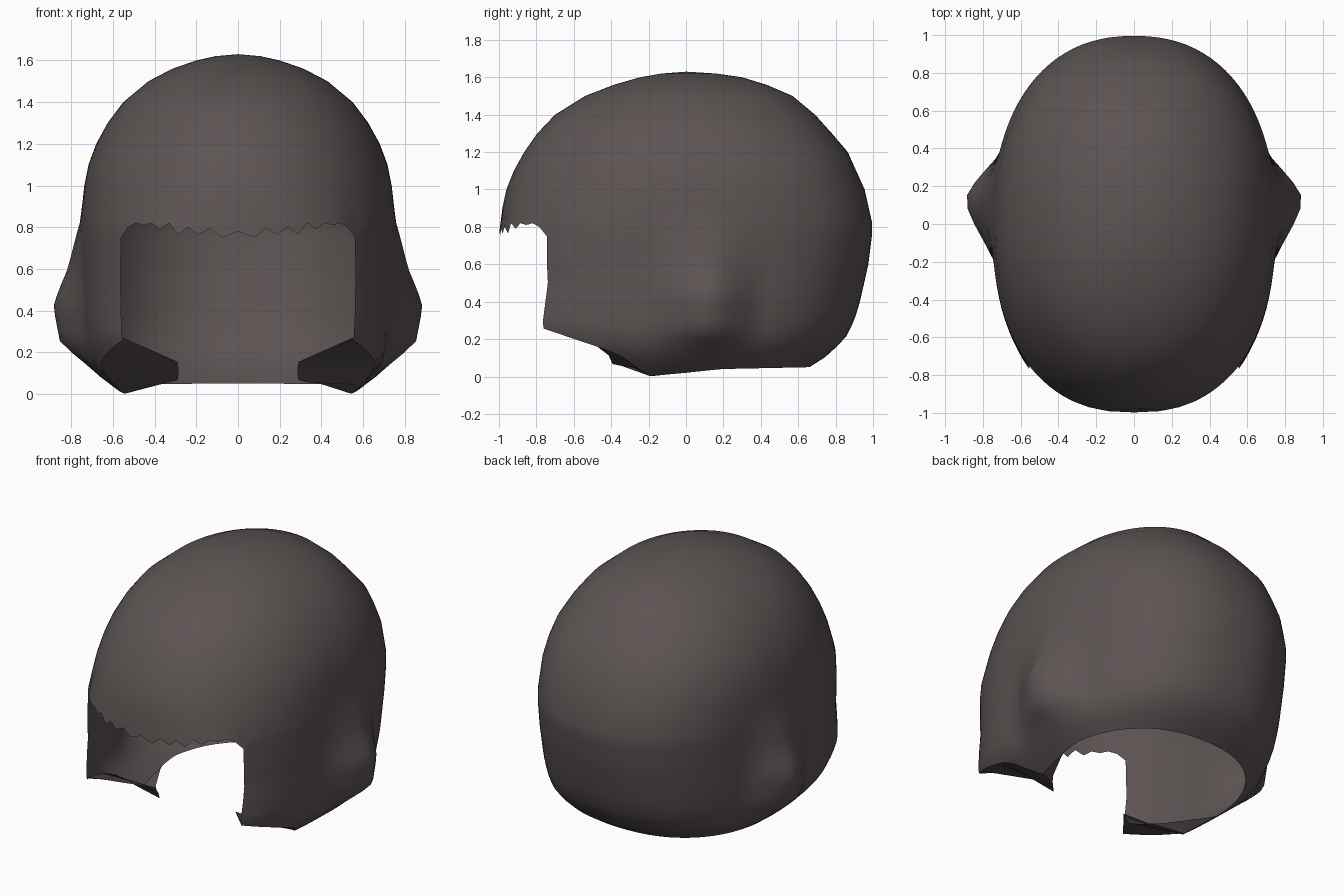
import bpy, bmesh, math

if "Cube" in bpy.data.objects:
    bpy.data.objects.remove(bpy.data.objects["Cube"])

N = 96            # columns round the head
HAIRLINE = 0.82   # top of the face opening
Q = N // 8        # face opening spans 45 degrees each side of the front


def lerp_table(table, v):
    """Piecewise linear lookup in ascending (key, value) pairs."""
    if v <= table[0][0]:
        return table[0][1]
    for (a, fa), (b, fb) in zip(table, table[1:]):
        if v <= b:
            return fa + (fb - fa) * (v - a) / (b - a)
    return table[-1][1]


# Profiles by height: half width, front depth, back depth
WIDTH = [(0, .55), (.05, .62), (.1, .67), (.15, .71), (.25, .735), (.4, .745), (.8, .75), (1, .737), (1.1, .717),
         (1.2, .68), (1.3, .625), (1.4, .55), (1.5, .43), (1.56, .315), (1.6, .2), (1.62, .11)]
FRONT = [(0, .72), (.1, .85), (.2, .97), (.27, 1.02), (.5, .98), (.82, 1.0), (1, .96), (1.1, .92), (1.2, .865),
         (1.3, .795), (1.4, .70), (1.5, .54), (1.56, .385), (1.6, .245), (1.62, .13)]
BACK = [(0, .62), (.05, .66), (.1, .74), (.2, .85), (.3, .90), (.4, .93), (.6, .975), (.8, 1.0), (1, .955),
        (1.2, .865), (1.3, .78), (1.4, .69), (1.5, .57), (1.56, .43), (1.6, .3), (1.62, .16)]
# Roundness exponent of the front and back halves by height
ROUND_F = [(.6, 2.45), (.82, 2.35), (1.05, 2.12), (1.3, 2.08), (1.62, 2.1)]
ROUND_B = [(.3, 2.25), (.8, 2.28), (1.2, 2.25), (1.62, 2.1)]
# Lower edge height by depth, and the flare over the ears
EDGE = [(-.78, .27), (-.4, .12), (-.27, .0), (0, .02), (.3, .04), (1, .05)]
EAR_Y = [(-.2, 0), (-.05, .48), (.06, .93), (.17, 1), (.38, 0)]
EAR_Z = [(.05, 0), (.15, .03), (.24, .125), (.42, .147), (.5, .12), (.6, .075), (.82, .012), (1, 0)]
# Ragged fringe: drop by column from the centre
FRINGE = [.04, .07, .025, .055, .02, .055, 0, .03, 0, .01, 0, .02, .07]


def shell_point(k, z):
    a = -math.pi / 2 + 2 * math.pi * k / N
    c, s = math.cos(a), math.sin(a)
    e = 2 / lerp_table(ROUND_F if s < 0 else ROUND_B, z)
    x = math.copysign(abs(c) ** e, c) * lerp_table(WIDTH, z)
    y = math.copysign(abs(s) ** e, s) * lerp_table(FRONT if s < 0 else BACK, z)
    x += math.copysign(lerp_table(EAR_Y, y) * lerp_table(EAR_Z, z), c)
    return x, y, z


def make_object(name, bm, mat):
    me = bpy.data.meshes.new(name)
    bm.to_mesh(me)
    bm.free()
    me.materials.append(mat)
    ob = bpy.data.objects.new(name, me)
    bpy.context.collection.objects.link(ob)
    bpy.ops.object.select_all(action='DESELECT')
    ob.select_set(True)
    bpy.context.view_layer.objects.active = ob
    bpy.ops.object.shade_smooth_by_angle(angle=math.radians(40))
    return ob


hair = bpy.data.materials.new("dark_brown_hair")
hair.diffuse_color = (.108, .088, .087, 1)
hair.use_nodes = True
hair.node_tree.nodes["Principled BSDF"].inputs["Base Color"].default_value = hair.diffuse_color

# Hair shell: dome rows, then side and back rows down to the lower edge
bm = bmesh.new()
dome = [1.62, 1.6, 1.56, 1.5, 1.45, 1.4, 1.3, 1.2, 1.1, 1.0, .91, HAIRLINE]
LOW = 14
rows = []
for z in dome:
    row = []
    for k in range(N):
        d = min(k, N - k)
        drop = FRINGE[d] if z == HAIRLINE and d <= Q else 0
        row.append(bm.verts.new(shell_point(k, z - drop)))
    rows.append(row)
for r in range(1, LOW + 1):
    row = []
    for k in range(N):
        if min(k, N - k) < Q:
            row.append(None)      # face opening
            continue
        top = rows[len(dome) - 1][k].co.z
        low = lerp_table(EDGE, shell_point(k, .8)[1])
        row.append(bm.verts.new(shell_point(k, top + (low - top) * r / LOW)))
    rows.append(row)
pole = bm.verts.new((0, 0, 1.63))
for k in range(N):
    j = (k + 1) % N
    bm.faces.new((pole, rows[0][k], rows[0][j]))
    for u, l in zip(rows, rows[1:]):
        quad = (u[k], l[k], l[j], u[j])
        if None not in quad:
            bm.faces.new(quad)
outer_edge = [rows[-1][k].co.copy() for k in range(Q, Q + 14)]
make_object("hair_shell", bm, hair)

# Cheek flaps: the lower front edges curl inward on both sides
INNER = [(0, (.55, -.75, .27)), (.4, (.28, -.43, .15)), (.55, (.29, -.39, .06)),
         (.75, (.42, -.25, .05)), (1, (.56, .0, .03))]
inner_axis = [[(t, p[i]) for t, p in INNER] for i in range(3)]
for side, name in ((1, "right_cheek_flap"), (-1, "left_cheek_flap")):
    bm = bmesh.new()
    pairs = []
    for i, o in enumerate(outer_edge):
        p = [lerp_table(ax, i / (len(outer_edge) - 1)) for ax in inner_axis]
        pairs.append([bm.verts.new((side * q[0], q[1], q[2])) for q in (o, p)])
    for a, b in zip(pairs, pairs[1:]):
        quad = (a[0], a[1], b[1], b[0])
        bm.faces.new(quad if side > 0 else quad[::-1])
    make_object(name, bm, hair)
